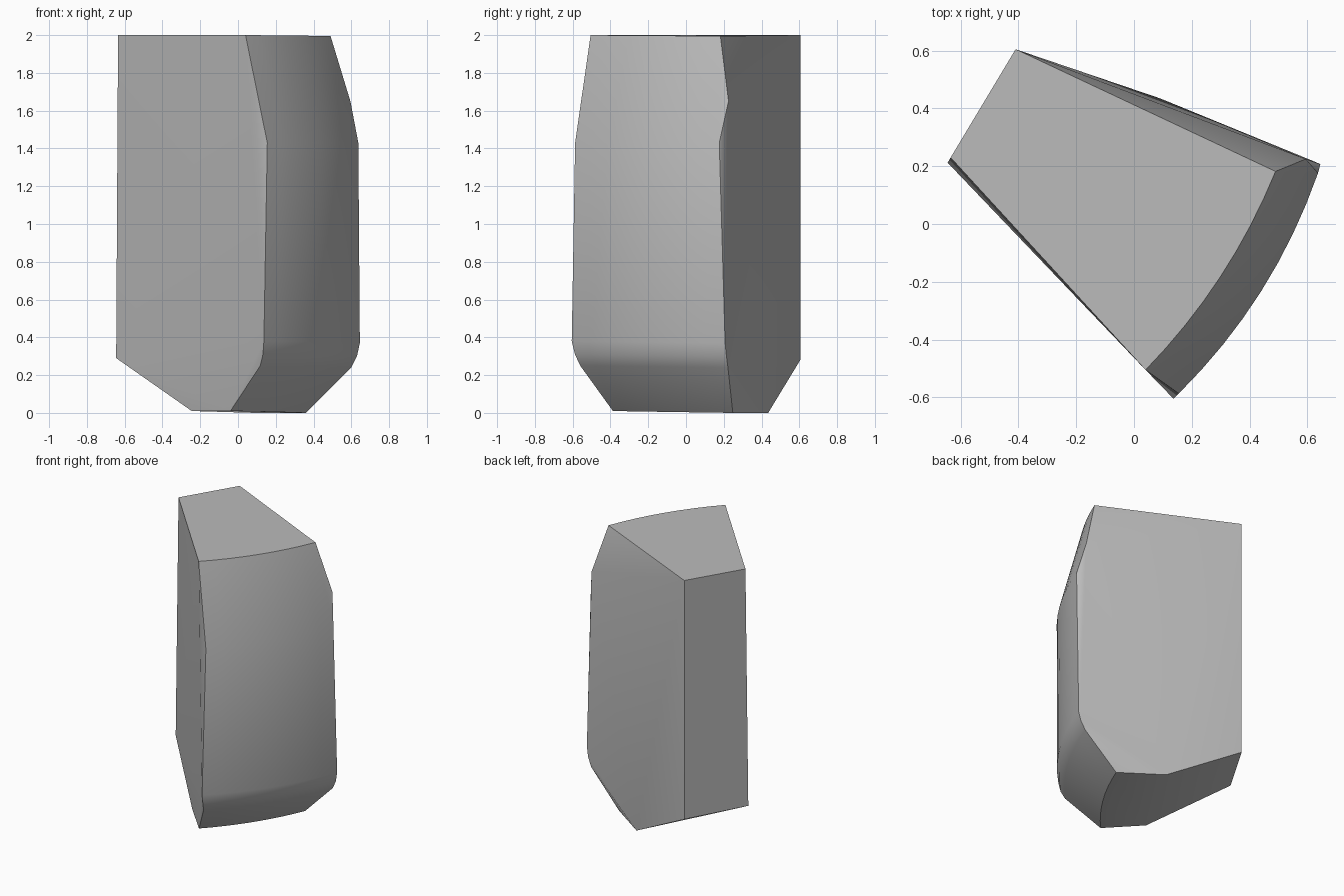
import bpy, bmesh, math
from mathutils import Vector

cube = bpy.data.objects.get("Cube")
if cube:
    bpy.data.objects.remove(cube, do_unlink=True)

# Stone colour
stone = bpy.data.materials.new("pale grey stone")
stone.use_nodes = True
grey = (0.5, 0.5, 0.5, 1)
stone.diffuse_color = grey
stone.node_tree.nodes["Principled BSDF"].inputs["Base Color"].default_value = grey

# Curved outer face: front corner, back corner, height of each, bulge
rows = [
    ((0.04, -0.505, 2.0), (0.49, 0.182, 1.995), 0.04),
    ((0.11, -0.555, 1.65), (0.595, 0.225, 1.65), 0.045),
    ((0.155, -0.587, 1.43), (0.637, 0.176, 1.43), 0.052),
    ((0.137, -0.605, 0.38), (0.645, 0.207, 0.37), 0.055),
    ((0.132, -0.588, 0.31), (0.63, 0.214, 0.30), 0.054),
    ((0.118, -0.56, 0.25), (0.6, 0.222, 0.24), 0.05),
    ((-0.04, -0.387, 0.01), (0.36, 0.248, 0.0), 0.035),
]
# Straight inner end: top, shoulder and foot corners
inner = [
    (-0.41, 0.605, 2.0), (-0.635, 0.23, 2.0),
    (-0.41, 0.605, 0.28), (-0.645, 0.212, 0.29),
    (0.09, 0.435, 0.0), (-0.245, -0.17, 0.01),
]

def arc(a, b, bulge, steps=8):
    a, b = Vector(a), Vector(b)
    chord = b - a
    out = Vector((chord.y, -chord.x, 0)).normalized()
    for i in range(steps + 1):
        t = i / steps
        yield a + chord * t + out * bulge * 4 * t * (1 - t)

# Wedge block skinned tightly around its outline
bm = bmesh.new()
for row in rows:
    for p in arc(*row):
        bm.verts.new(p)
for p in inner:
    bm.verts.new(p)
hull = bmesh.ops.convex_hull(bm, input=bm.verts[:])
loose = {v for v in hull["geom_interior"] + hull["geom_unused"]
         if isinstance(v, bmesh.types.BMVert)}
bmesh.ops.delete(bm, geom=list(loose), context='VERTS')
bmesh.ops.dissolve_limit(bm, angle_limit=math.radians(1), verts=bm.verts[:], edges=bm.edges[:])
bmesh.ops.recalc_face_normals(bm, faces=bm.faces[:])

mesh = bpy.data.meshes.new("wedge_block")
bm.to_mesh(mesh)
bm.free()
mesh.materials.append(stone)
block = bpy.data.objects.new("wedge_block", mesh)
bpy.context.collection.objects.link(block)

# Smooth the curve, keep the cut edges crisp
bpy.ops.object.select_all(action='DESELECT')
block.select_set(True)
bpy.context.view_layer.objects.active = block
bpy.ops.object.shade_smooth_by_angle(angle=math.radians(30))
